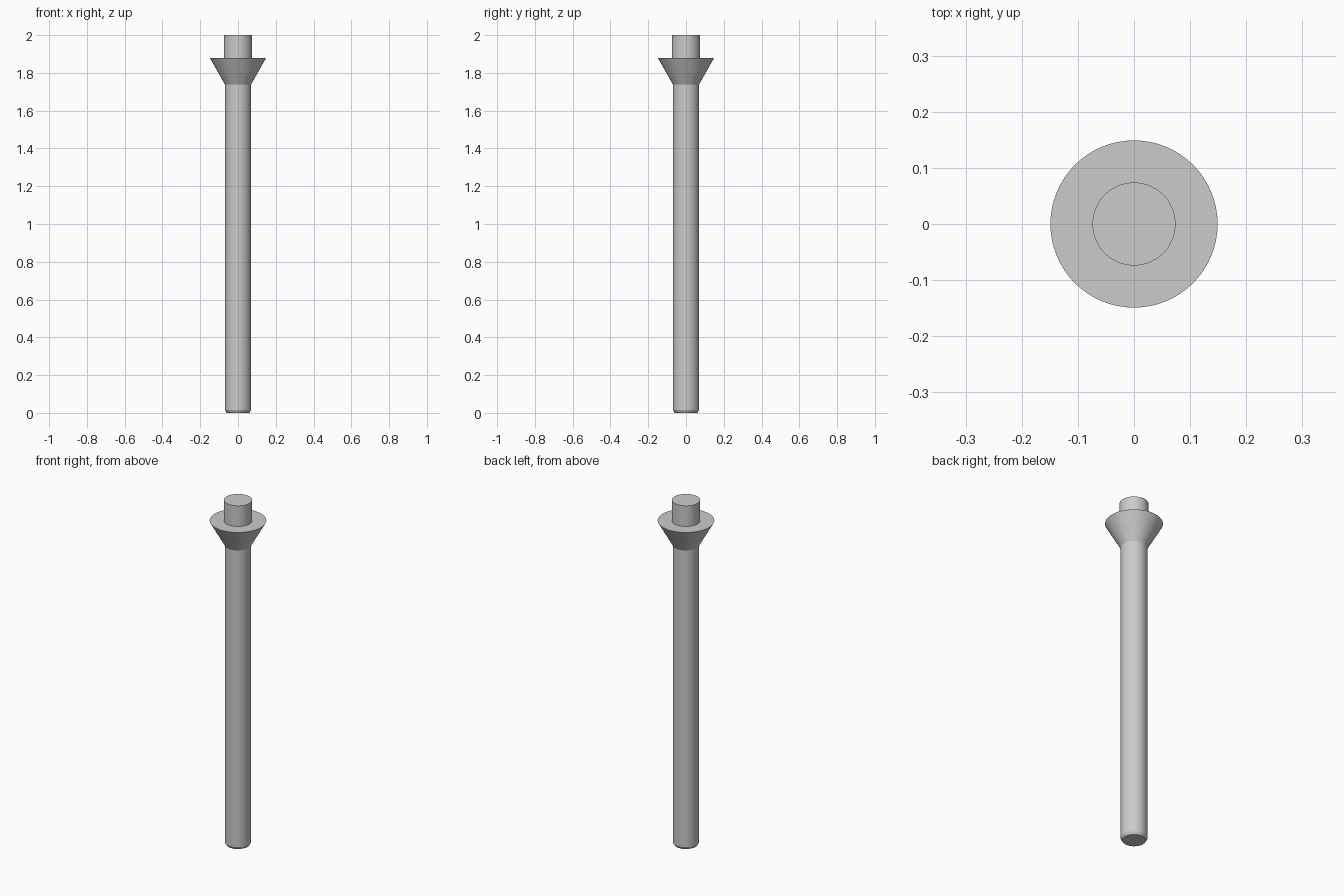
import bpy
import bmesh
import math
from mathutils import Matrix

SIDES = 64

cube = bpy.data.objects.get("Cube")
if cube:
    bpy.data.objects.remove(cube, do_unlink=True)

# Single plain grey metal
GREY = (0.6, 0.6, 0.6, 1.0)
metal = bpy.data.materials.new("grey_metal")
metal.use_nodes = True
metal.diffuse_color = GREY
metal.node_tree.nodes["Principled BSDF"].inputs["Base Color"].default_value = GREY


def lathe(name, profile):
    """Spin a (radius, height) profile around z into a closed solid."""
    bm = bmesh.new()
    verts = [bm.verts.new((r, 0, z)) for r, z in profile]
    edges = [bm.edges.new(pair) for pair in zip(verts, verts[1:])]
    bmesh.ops.spin(bm, geom=verts + edges, cent=(0, 0, 0), axis=(0, 0, 1),
                   angle=math.tau, steps=SIDES, use_merge=True)
    bmesh.ops.remove_doubles(bm, verts=bm.verts, dist=1e-5)
    bmesh.ops.holes_fill(bm, edges=[e for e in bm.edges if e.is_boundary], sides=0)
    bmesh.ops.recalc_face_normals(bm, faces=bm.faces)
    mesh = bpy.data.meshes.new(name)
    bm.to_mesh(mesh)
    bm.free()
    mesh.materials.append(metal)
    obj = bpy.data.objects.new(name, mesh)
    bpy.context.collection.objects.link(obj)
    bpy.ops.object.select_all(action="DESELECT")
    obj.select_set(True)
    bpy.context.view_layer.objects.active = obj
    bpy.ops.object.shade_smooth_by_angle(angle=math.radians(25))
    return obj


# Pin: chamfered shaft, flared collar and short head in one turned piece
lathe("flared_pin", [
    (0.061, 0.0), (0.069, 0.014),      # bottom chamfer
    (0.069, 1.738),                    # shaft
    (0.149, 1.88), (0.074, 1.88),      # collar cone and its flat top
    (0.074, 2.0),                      # head
])
